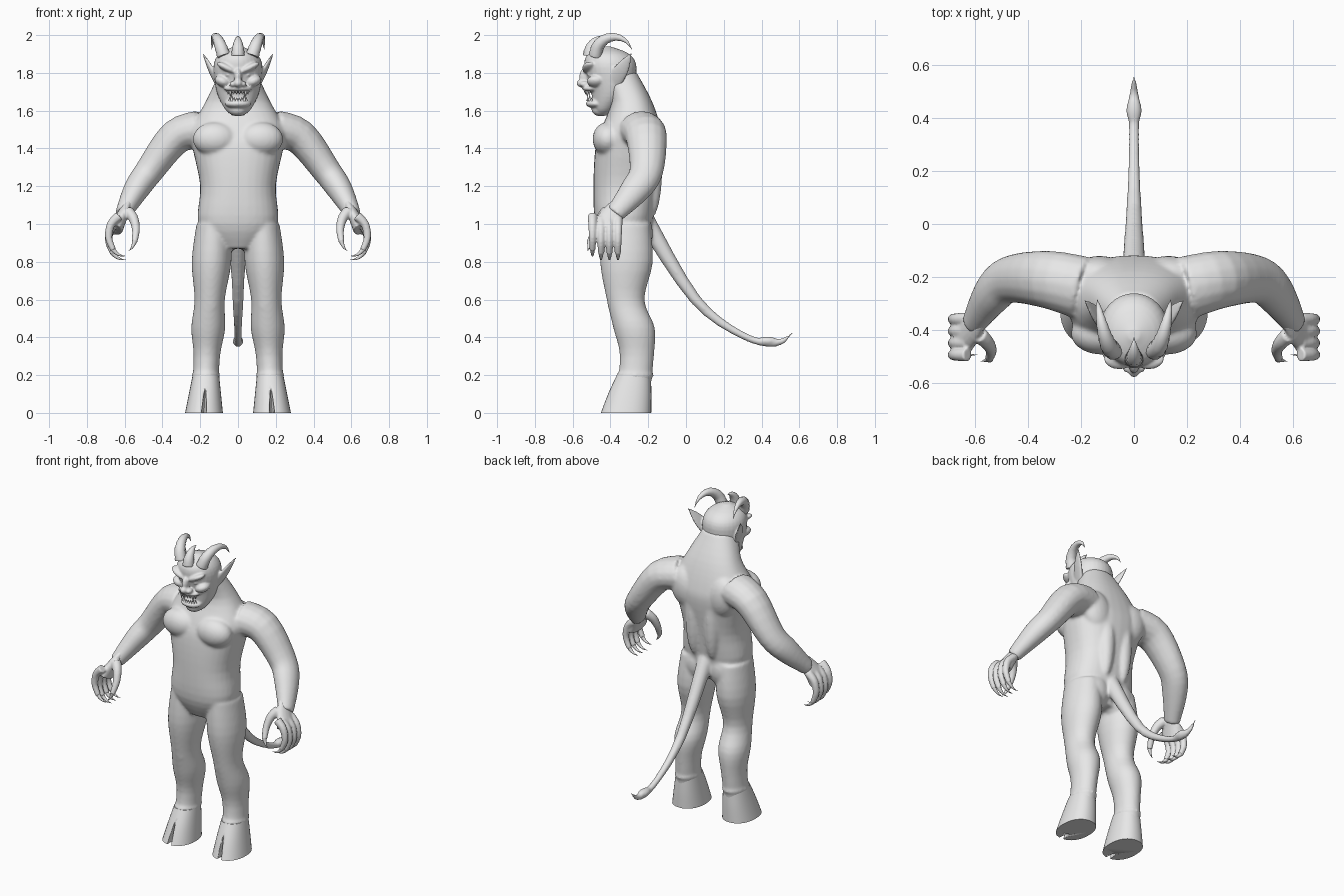
import bpy, bmesh
from math import sin, cos, pi, tau, copysign, radians
from mathutils import Vector, Matrix, Euler

default_cube = bpy.data.objects.get("Cube")
if default_cube:
    bpy.data.objects.remove(default_cube)

colour = (.8, .8, .8, 1)
grey = bpy.data.materials.new("plain_grey")
grey.use_nodes = True
grey.diffuse_color = colour
grey.node_tree.nodes["Principled BSDF"].inputs["Base Color"].default_value = colour

across, along = Vector((1, 0, 0)), Vector((0, 1, 0))
smallest_radius = .001


def spline(rows, steps=4):
    """Refine rows of positions and radii into a smooth curve."""
    padded = [rows[0], *rows, rows[-1]]
    curve = []
    for before, start, stop, after in zip(padded, padded[1:], padded[2:], padded[3:]):
        for step in range(steps):
            t = step / steps
            curve.append([q + t / 2 * (r - p + t * (2 * p - 5 * q + 4 * r - s + t * (3 * (q - r) + s - p)))
                          for p, q, r, s in zip(before, start, stop, after)])
    return curve + [rows[-1]]


def skin(bm, rows, side, level, mirrored, square, ridges, segments):
    """Skin closed rings along a path; level rings stay horizontal."""
    path = spline(rows)
    last = len(path) - 1
    for sign in ((1, -1) if mirrored else (1,)):
        rings = []
        for i, (x, y, z, wide, deep) in enumerate(path):
            u, v = across, along
            if not level:
                tangent = Vector(path[min(i + 1, last)][:3]) - Vector(path[max(i - 1, 0)][:3])
                tangent.normalize()
                u = (side - tangent * side.dot(tangent)).normalized()
                v = tangent.cross(u)
            swell = 1 + ridges * (i % 2)
            u = u * max(wide, smallest_radius) * swell
            v = v * max(deep, smallest_radius) * swell
            ring = []
            for k in range(segments):
                c, s = (copysign(abs(f) ** square, f) for f in (cos(tau * k / segments), sin(tau * k / segments)))
                point = Vector((x, y, z)) + u * c + v * s
                point.x *= sign
                ring.append(bm.verts.new(point))
            rings.append(ring)
        for lower, upper in zip(rings, rings[1:]):
            for k in range(segments):
                j = (k + 1) % segments
                bm.faces.new((lower[k], lower[j], upper[j], upper[k]))
        bm.faces.new(rings[0])
        bm.faces.new(rings[-1])


def limb(bm, rows, aspect=1, side=across, mirrored=False, ridges=0, segments=16):
    """Round path given as x, y, z, radius."""
    skin(bm, [(x, y, z, r, r * aspect) for x, y, z, r in rows],
         side, False, mirrored, 1, ridges, segments)


def column(bm, rows, centre=None, square=1):
    """Upright form given as z, y, half width, half depth; a centre rule makes a pair."""
    skin(bm, [(centre(z) if centre else 0, y, z, wide, deep) for z, y, wide, deep in rows],
         across, True, centre is not None, square, 0, 32)


def ball(bm, location, radii, tilt=0, mirrored=True):
    for sign in ((1, -1) if mirrored else (1,)):
        matrix = (Matrix.Diagonal((sign, 1, 1, 1)) @ Matrix.Translation(location)
                  @ Euler((0, tilt, 0)).to_matrix().to_4x4() @ Matrix.Diagonal((*radii, 1)))
        bmesh.ops.create_uvsphere(bm, u_segments=20, v_segments=14, radius=1, matrix=matrix)


def finish(bm, name, voxel=None, soften=0):
    """Turn the mesh into an object, fusing its parts when a voxel size is given."""
    bmesh.ops.recalc_face_normals(bm, faces=bm.faces)
    mesh = bpy.data.meshes.new(name)
    bm.to_mesh(mesh)
    bm.free()
    mesh.materials.append(grey)
    part = bpy.data.objects.new(name, mesh)
    bpy.context.collection.objects.link(part)
    if voxel:
        fuse = part.modifiers.new("fuse", "REMESH")
        fuse.mode = "VOXEL"
        fuse.voxel_size = voxel
        fuse.use_smooth_shade = True
        smooth = part.modifiers.new("soften", "SMOOTH")
        smooth.iterations = soften
    else:
        bpy.ops.object.select_all(action="DESELECT")
        bpy.context.view_layer.objects.active = part
        part.select_set(True)
        bpy.ops.object.shade_smooth_by_angle(angle=radians(45))
    return part


def leg_centre(z):
    return .18 - .05 * z


# Torso, neck, arms, legs and tail fused into one skin
bm = bmesh.new()
column(bm, [(.87, -.32, .1, .1), (1, -.33, .21, .15), (1.2, -.32, .2, .17), (1.4, -.3, .24, .18),
            (1.5, -.29, .25, .16), (1.65, -.29, .17, .11), (1.8, -.36, .1, .1)], square=.85)
limb(bm, [(.2, -.24, 1.5, .12), (.33, -.21, 1.46, .11), (.47, -.21, 1.28, .09),
          (.54, -.27, 1.18, .08), (.61, -.38, 1.05, .05)], aspect=.85, side=along, mirrored=True)
column(bm, [(1, -.32, .09, .13), (.8, -.315, .105, .14), (.6, -.32, .08, .1), (.45, -.275, .09, .11),
            (.3, -.26, .07, .09), (.1, -.28, .07, .09)], leg_centre)
limb(bm, [(0, -.22, 1.03, .05), (0, .05, .6, .03), (0, .3, .41, .02), (0, .48, .37, .02), (0, .58, .44, 0)])
ball(bm, (0, .43, .38), (.03, .06, .025), mirrored=False)    # tail bulb
ball(bm, (.12, -.415, 1.45), (.12, .08, .09))                # chest
ball(bm, (.13, -.19, 1.45), (.1, .07, .13), tilt=.25)        # shoulder blades
ball(bm, (.065, -.185, 1.3), (.055, .06, .27))               # back muscles
ball(bm, (.09, -.265, .95), (.1, .09, .12))                  # buttocks
ball(bm, (.145, -.355, .58), (.055, .06, .07))               # knees
ball(bm, (.17, -.27, .2), (.075, .1, .03))                   # fetlocks
finish(bm, "body", voxel=.009, soften=9)

# Hands and claws: every digit curls along an arc in the same vertical plane
hands, claws = bmesh.new(), bmesh.new()
limb(hands, [(.58, -.33, 1.11, .05), (.61, -.39, 1.05, .06), (.65, -.425, .97, .08)],
     aspect=.5, side=along, mirrored=True)


def curl(bm, reach, knuckle, tip, middle, bend, thick, thin):
    rows = []
    for k in range(4):
        t = k / 3
        angle = radians(bend[0] + t * (bend[1] - bend[0]))
        rows.append((.6 + reach * cos(angle), knuckle + t * (tip - knuckle),
                     middle + .11 * sin(angle), thick + t * (thin - thick)))
    limb(bm, rows, mirrored=True, segments=12)


for finger in range(4):
    y = -.36 - .045 * finger
    middle = .94 if finger == 3 else .92
    curl(hands, .085, y, y, middle, (70, -45), .026, .016)
    curl(claws, .085, y, y, middle, (-40, -95), .014, 0)
curl(hands, -.06, -.42, -.51, .96, (75, -30), .032, .016)
curl(claws, -.06, -.51, -.52, .96, (-25, -70), .014, 0)
finish(hands, "hands", voxel=.006, soften=4)
finish(claws, "claws")

# Head with brow, cheeks, nose, jaws and ears
bm = bmesh.new()
column(bm, [(1.575, -.44, .03, .03), (1.61, -.43, .07, .06), (1.7, -.395, .113, .107),
            (1.83, -.4, .13, .138), (1.9, -.41, .1, .11), (1.94, -.42, .02, .02)])
ball(bm, (.055, -.51, 1.825), (.065, .04, .02), tilt=-.45)            # brow
ball(bm, (.08, -.475, 1.755), (.045, .05, .03), tilt=-.4)             # cheeks
ball(bm, (.05, -.505, 1.79), (.018, .018, .012))                      # eyes
ball(bm, (0, -.535, 1.78), (.02, .03, .045), mirrored=False)          # nose bridge
ball(bm, (0, -.55, 1.745), (.024, .03, .022), mirrored=False)         # nose tip
ball(bm, (.027, -.537, 1.74), (.018, .025, .016))                     # nostrils
ball(bm, (0, -.495, 1.717), (.075, .055, .02), mirrored=False)        # upper lip
ball(bm, (0, -.475, 1.637), (.07, .055, .026), mirrored=False)        # lower lip
ball(bm, (0, -.45, 1.605), (.05, .05, .035), mirrored=False)          # chin
limb(bm, [(.105, -.385, 1.74, .013), (.145, -.34, 1.82, .013), (.187, -.29, 1.905, .002)],
     aspect=3, mirrored=True)
finish(bm, "head", voxel=.006, soften=4)

# Teeth: a row in each jaw, with longer fangs
bm = bmesh.new()
for tooth in range(4):
    angle = .12 + .25 * tooth
    length = .038 if tooth == 2 else .02
    for root, way, inset in ((1.705, -1, 0), (1.65, 1, .012)):
        x, y = (.07 - inset) * sin(angle), inset - .475 - .058 * cos(angle)
        limb(bm, [(x, y, root, .009), (x, y, root + way * length, 0)], mirrored=True, segments=8)
finish(bm, "teeth")


# Ridged horns: a swept-back pair and a small one on the forehead
def horn(bm, x, flare, y, reach, sweep, mirrored):
    rows = []
    for k in range(6):
        t = k / 5
        angle = sweep * t
        rows.append((x + flare * sin(angle / 2), y - reach * cos(angle),
                     1.89 + .1 * sin(angle), .034 * (1 - t ** 1.5)))
    limb(bm, rows, mirrored=mirrored, ridges=.08)


bm = bmesh.new()
horn(bm, .075, .065, -.38, .1, 2.8, True)
horn(bm, 0, 0, -.43, .08, pi / 2, False)
finish(bm, "horns")

# Cloven hooves, split at the front by a wedge cutter
bm = bmesh.new()
column(bm, [(0, -.318, .1, .134), (.1, -.298, .085, .115), (.2, -.276, .07, .09)], leg_centre, square=.9)
hooves = finish(bm, "hooves")
bm = bmesh.new()
column(bm, [(-.02, -.46, .016, .08), (.15, -.42, .003, .02)], leg_centre)
cutter = finish(bm, "hoof_cutter")
cutter.hide_render = True
cutter.display_type = "WIRE"
split = hooves.modifiers.new("split", "BOOLEAN")
split.operation = "DIFFERENCE"
split.object = cutter
